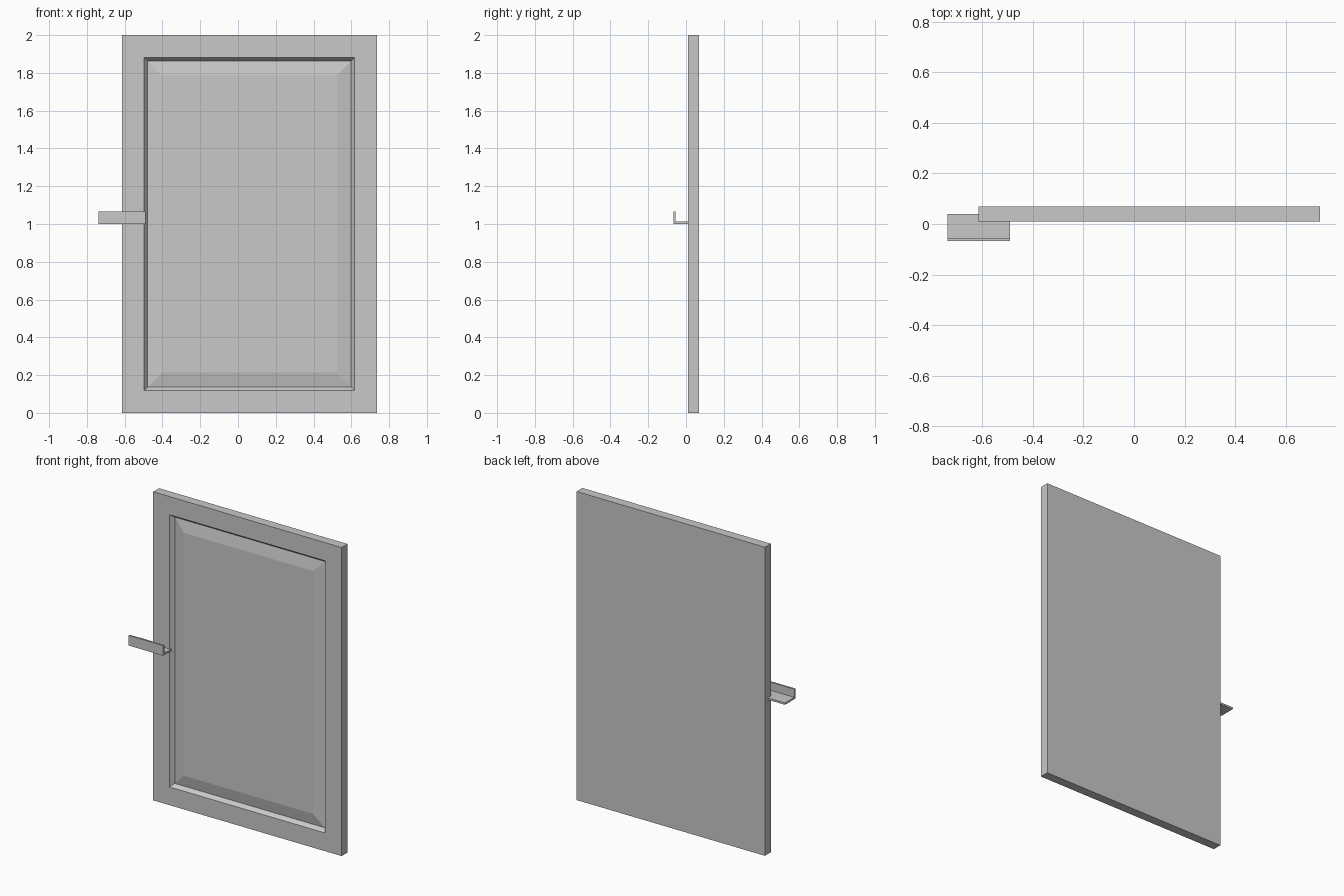
import bpy
import bmesh
from mathutils import Vector

cube = bpy.data.objects.get("Cube")
if cube:
    bpy.data.objects.remove(cube, do_unlink=True)

GREY = (0.58, 0.58, 0.58, 1.0)
grey = bpy.data.materials.new("plain grey")
grey.use_nodes = True
grey.diffuse_color = GREY
grey.node_tree.nodes["Principled BSDF"].inputs["Base Color"].default_value = GREY


def finish(name, bm):
    """Turn a bmesh into a named, grey, flat-shaded object."""
    bmesh.ops.recalc_face_normals(bm, faces=bm.faces)
    mesh = bpy.data.meshes.new(name)
    bm.to_mesh(mesh)
    bm.free()
    mesh.materials.append(grey)
    obj = bpy.data.objects.new(name, mesh)
    bpy.context.collection.objects.link(obj)
    return obj


def box(low, high):
    """A bmesh box between two corners."""
    low, high = Vector(low), Vector(high)
    bm = bmesh.new()
    bmesh.ops.create_cube(bm, size=1)
    bmesh.ops.scale(bm, vec=high - low, verts=bm.verts)
    bmesh.ops.translate(bm, vec=(low + high) / 2, verts=bm.verts)
    return bm


# Door slab; its front face is inset into frame, moulding and raised panel
door = box((-0.615, 0.01, 0), (0.736, 0.07, 2))
front = min(door.faces, key=lambda f: f.calc_center_median().y)
for width, depth in ((0.118, 0), (0.019, -0.025), (0.076, 0.015)):
    door.normal_update()
    bmesh.ops.inset_individual(door, faces=[front], thickness=width,
                               depth=depth, use_even_offset=True)
finish("cabinet_door", door)

# Handle: L profile of a flat plate and an upturned lip, extruded along x
profile = [(0.04, 1.0), (-0.067, 1.0), (-0.067, 1.065),
           (-0.055, 1.065), (-0.055, 1.012), (0.04, 1.012)]
handle = bmesh.new()
end = handle.faces.new([handle.verts.new((-0.738, y, z)) for y, z in profile])
side = bmesh.ops.extrude_face_region(handle, geom=[end])
moved = [v for v in side["geom"] if isinstance(v, bmesh.types.BMVert)]
bmesh.ops.translate(handle, vec=(0.248, 0, 0), verts=moved)
finish("pull_handle", handle)
